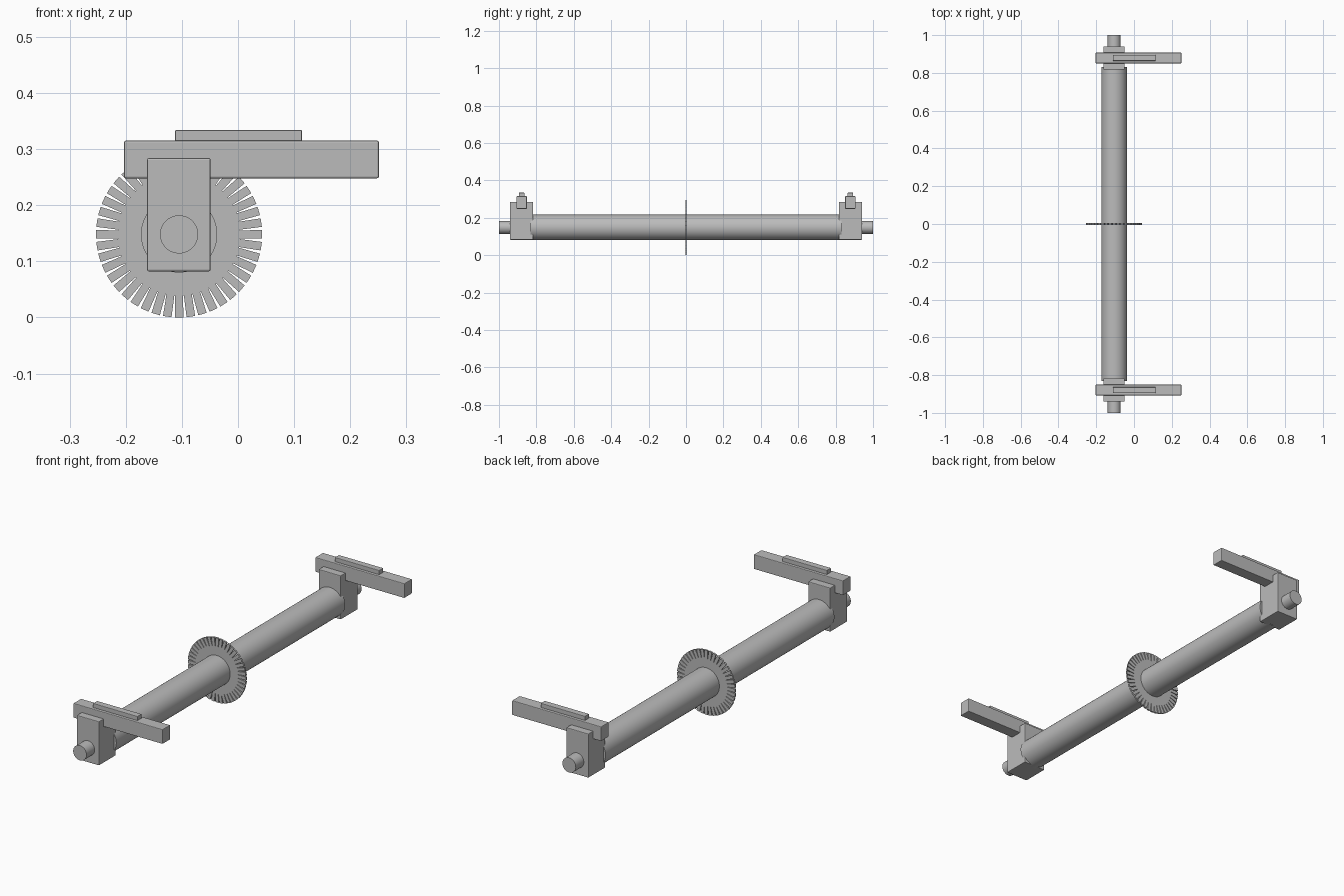
import bpy, bmesh, math

if "Cube" in bpy.data.objects:
    bpy.data.objects.remove(bpy.data.objects["Cube"])

CX, CZ = -0.105, 0.148   # shaft axis position

grey = bpy.data.materials.new("plain_grey")
grey.diffuse_color = (0.5, 0.5, 0.5, 1)
grey.use_nodes = True
grey.node_tree.nodes["Principled BSDF"].inputs["Base Color"].default_value = grey.diffuse_color


def add_object(name, bm):
    bmesh.ops.recalc_face_normals(bm, faces=bm.faces)
    me = bpy.data.meshes.new(name)
    bm.to_mesh(me)
    bm.free()
    ob = bpy.data.objects.new(name, me)
    bpy.context.collection.objects.link(ob)
    me.materials.append(grey)
    return ob


def box(name, lo, hi, bevel=0.003):
    bm = bmesh.new()
    bmesh.ops.create_cube(bm, size=1)
    for v in bm.verts:
        v.co = [(a + b) / 2 + c * (b - a) for a, b, c in zip(lo, hi, v.co)]
    ob = add_object(name, bm)
    mod = ob.modifiers.new("soft_edges", "BEVEL")
    mod.width = bevel
    mod.segments = 2
    return ob


def prism_y(name, points, y0, y1):
    """Extrude an (x, z) outline around the shaft axis along y."""
    bm = bmesh.new()
    face = bm.faces.new([bm.verts.new((CX + x, y0, CZ + z)) for x, z in points])
    ext = bmesh.ops.extrude_face_region(bm, geom=[face])
    for v in ext["geom"]:
        if isinstance(v, bmesh.types.BMVert):
            v.co.y = y1
    return add_object(name, bm)


def cylinder_y(name, r, y0, y1, sides=64):
    pts = [(r * math.cos(i * math.tau / sides), r * math.sin(i * math.tau / sides))
           for i in range(sides)]
    ob = prism_y(name, pts, y0, y1)
    bpy.ops.object.select_all(action="DESELECT")
    ob.select_set(True)
    bpy.context.view_layer.objects.active = ob
    bpy.ops.object.shade_smooth_by_angle(angle=math.radians(30))
    return ob


# Main roller and the thinner axle through it
cylinder_y("roller", 0.068, -0.832, 0.832)
cylinder_y("axle", 0.034, -1.0, 1.0, 48)

# Slotted disc: parallel-sided teeth separated by narrowing slots
TEETH, R_OUT, R_IN, HALF = 44, 0.148, 0.109, 0.0077
outline = []
for i in range(TEETH):
    a = i * math.tau / TEETH
    c, s = math.cos(a), math.sin(a)
    half_in = HALF - 0.0006
    for r, t in ((R_IN, -half_in), (R_OUT, -HALF), (R_OUT, HALF), (R_IN, half_in)):
        outline.append((r * c - t * s, r * s + t * c))
prism_y("slotted_disc", outline, -0.004, 0.004)

# Bearing block, mounting bar and top key at each end
for side, sy in (("front", -1), ("back", 1)):
    y = 0.879 * sy
    box(side + "_bearing_block", (-0.162, y - 0.062, 0.082), (-0.049, y + 0.062, 0.284))
    box(side + "_mounting_bar", (-0.203, y - 0.028, 0.248), (0.251, y + 0.028, 0.315))
    box(side + "_top_key", (-0.112, y - 0.015, 0.305), (0.114, y + 0.015, 0.334), 0.002)
